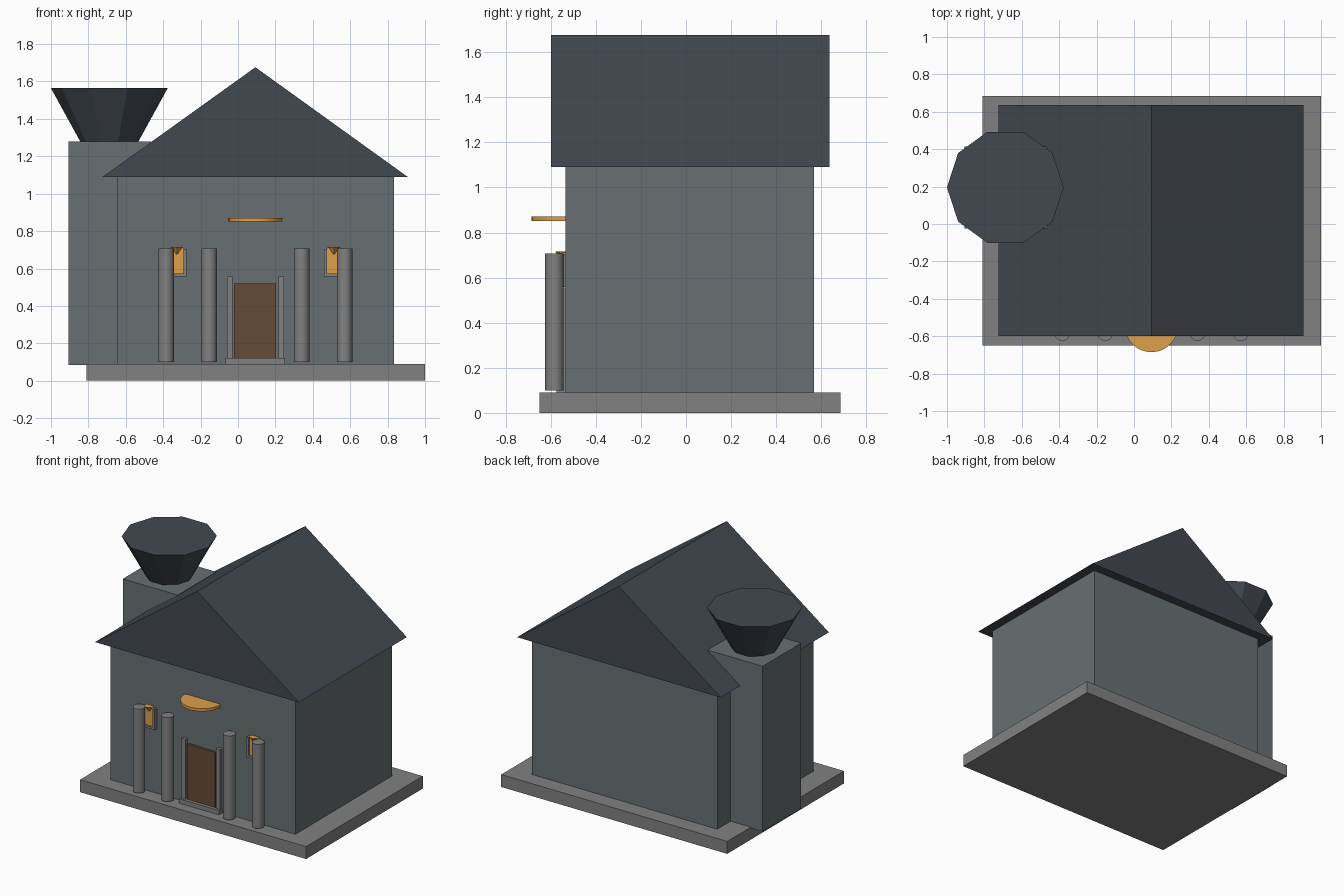
import bpy, bmesh, math
from mathutils import Matrix

if "Cube" in bpy.data.objects:
    bpy.data.objects.remove(bpy.data.objects["Cube"])

AXIS = 0.093          # symmetry axis of the facade
WALL = -0.534         # front wall plane


def material(name, rgb):
    m = bpy.data.materials.new(name)
    m.diffuse_color = (*rgb, 1)
    m.use_nodes = True
    m.node_tree.nodes["Principled BSDF"].inputs["Base Color"].default_value = m.diffuse_color
    return m


stone = material("stone", (0.22, 0.22, 0.22))
wall = material("wall", (0.14, 0.16, 0.17))
slate = material("slate", (0.055, 0.066, 0.082))
wood = material("wood", (0.13, 0.07, 0.04))
amber = material("amber", (0.73, 0.35, 0.07))


def finish(name, bm, mat, smooth=False):
    bmesh.ops.recalc_face_normals(bm, faces=bm.faces)
    me = bpy.data.meshes.new(name)
    bm.to_mesh(me)
    bm.free()
    ob = bpy.data.objects.new(name, me)
    bpy.context.collection.objects.link(ob)
    me.materials.append(mat)
    if smooth:
        bpy.ops.object.select_all(action='DESELECT')
        ob.select_set(True)
        bpy.context.view_layer.objects.active = ob
        bpy.ops.object.shade_smooth_by_angle(angle=math.radians(30))
    return ob


def box(name, x, y, z, mat):
    bm = bmesh.new()
    size = [b - a for a, b in (x, y, z)]
    mid = [(a + b) / 2 for a, b in (x, y, z)]
    bmesh.ops.create_cube(bm, size=1, matrix=Matrix.Translation(mid) @ Matrix.Diagonal((*size, 1)))
    return finish(name, bm, mat)


def cone(name, x, y, z, r_low, r_top, sides, mat, smooth=False):
    bm = bmesh.new()
    bmesh.ops.create_cone(bm, cap_ends=True, segments=sides, radius1=r_low, radius2=r_top,
                          depth=z[1] - z[0], matrix=Matrix.Translation((x, y, sum(z) / 2)))
    # turn so that a corner lies on the x axis
    return finish(name, bm, mat, smooth)


def prism(name, profile, y0, y1, mat):
    bm = bmesh.new()
    face = bm.faces.new([bm.verts.new((px, y0, pz)) for px, pz in profile])
    ext = bmesh.ops.extrude_face_region(bm, geom=[face])
    bmesh.ops.translate(bm, vec=(0, y1 - y0, 0),
                        verts=[v for v in ext["geom"] if isinstance(v, bmesh.types.BMVert)])
    if not face.is_valid or len(bm.faces) < 5:
        bmesh.ops.holes_fill(bm, edges=bm.edges)
    return finish(name, bm, mat)


# main masses
box("foundation", (-0.81, 1.0), (-0.65, 0.685), (0, 0.09), stone)
box("house_body", (-0.648, 0.834), (WALL, 0.568), (0.09, 1.09), wall)
prism("gable_roof", [(-0.724, 1.09), (0.907, 1.09), (AXIS, 1.676)], -0.60, 0.636, slate)

# chimney with flared ten-sided top
box("chimney", (-0.905, -0.465), (-0.025, 0.415), (0.083, 1.28), wall)
top = cone("chimney_top", 0, 0, (1.28, 1.564), 0.156, 0.312, 10, slate)
top.data.transform(Matrix.Translation((-0.688, 0.196, 0)) @ Matrix.Rotation(math.pi / 2, 4, 'Z'))

# door, sill and awning
box("door", (-0.021, 0.204), (-0.552, WALL + 0.01), (0.12, 0.52), wood)
box("door_sill", (-0.068, 0.25), (-0.575, WALL + 0.01), (0.09, 0.122), stone)
cone("awning", AXIS, -0.542, (0.851, 0.871), 0.143, 0.143, 32, amber, True)

# mirrored facade parts
for side, label in ((-1, "left"), (1, "right")):
    def span(a, b):
        return tuple(sorted((AXIS + side * a, AXIS + side * b)))

    box(f"door_post_{label}", span(0.123, 0.153), (-0.56, WALL + 0.01), (0.12, 0.556), stone)
    for i, d in enumerate((0.247, 0.477)):
        cone(f"column_{label}_{i}", AXIS + side * d, -0.584, (0.10, 0.708), 0.041, 0.041, 24, stone, True)

    # window: glass, frame on three sides, pointed lamp at the top
    box(f"window_glass_{label}", span(0.384, 0.456), (-0.55, WALL + 0.01), (0.57, 0.712), amber)
    box(f"window_frame_inner_{label}", span(0.368, 0.384), (-0.56, WALL + 0.01), (0.558, 0.705), stone)
    box(f"window_frame_outer_{label}", span(0.456, 0.472), (-0.56, WALL + 0.01), (0.558, 0.705), stone)
    box(f"window_sill_{label}", span(0.368, 0.472), (-0.56, WALL + 0.01), (0.558, 0.574), stone)
    cone(f"window_lamp_{label}", AXIS + side * 0.42, -0.546, (0.67, 0.715), 0, 0.034, 6, amber)
